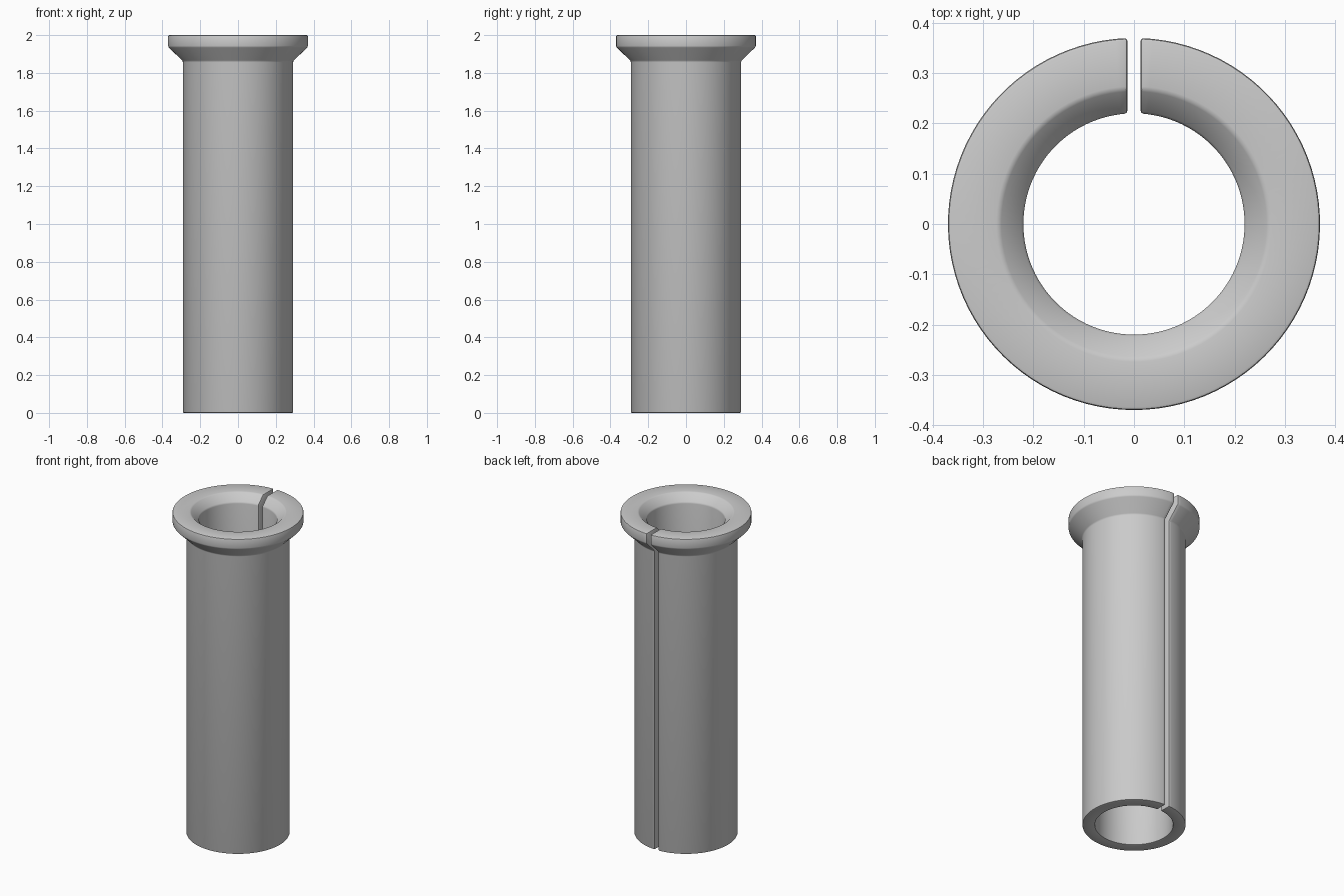
import bpy, bmesh, math

if "Cube" in bpy.data.objects:
    bpy.data.objects.remove(bpy.data.objects["Cube"], do_unlink=True)

SEGMENTS = 96
SLIT_HALF = 0.013

# Plain grey material
grey = bpy.data.materials.new("light_grey")
grey.use_nodes = True
colour = (0.6, 0.6, 0.6, 1)
grey.diffuse_color = colour
bsdf = grey.node_tree.nodes["Principled BSDF"]
bsdf.inputs["Base Color"].default_value = colour
bsdf.inputs["Roughness"].default_value = 0.6

# Wall cross-section as (radius, height): tube, flared rim, countersunk mouth
profile = [(0.22, 0), (0.292, 0), (0.292, 1.862), (0.37, 1.938),
           (0.37, 2), (0.268, 2), (0.22, 1.953)]

# Sweep the section around z, leaving a parallel-sided slit at the back
bm = bmesh.new()
sections = []
for i in range(SEGMENTS + 1):
    section = []
    for radius, height in profile:
        gap = math.asin(SLIT_HALF / radius)
        angle = math.pi / 2 + gap + (2 * math.pi - 2 * gap) * i / SEGMENTS
        section.append(bm.verts.new((radius * math.cos(angle),
                                     radius * math.sin(angle), height)))
    sections.append(section)

count = len(profile)
for a, b in zip(sections, sections[1:]):
    for j in range(count):
        k = (j + 1) % count
        bm.faces.new((a[j], b[j], b[k], a[k]))

# Flat walls of the slit
bm.faces.new(sections[0])
bm.faces.new(sections[-1])
bmesh.ops.recalc_face_normals(bm, faces=bm.faces)

mesh = bpy.data.meshes.new("split_sleeve")
bm.to_mesh(mesh)
bm.free()
mesh.materials.append(grey)
sleeve = bpy.data.objects.new("split_sleeve", mesh)
bpy.context.collection.objects.link(sleeve)

# Soft edge breaks on rim, base and slit
bevel = sleeve.modifiers.new("edge_break", "BEVEL")
bevel.width = 0.006
bevel.segments = 2
bevel.limit_method = "ANGLE"
bevel.angle_limit = math.radians(30)

bpy.context.view_layer.objects.active = sleeve
sleeve.select_set(True)
bpy.ops.object.modifier_apply(modifier=bevel.name)
bpy.ops.object.shade_smooth_by_angle(angle=math.radians(30))
